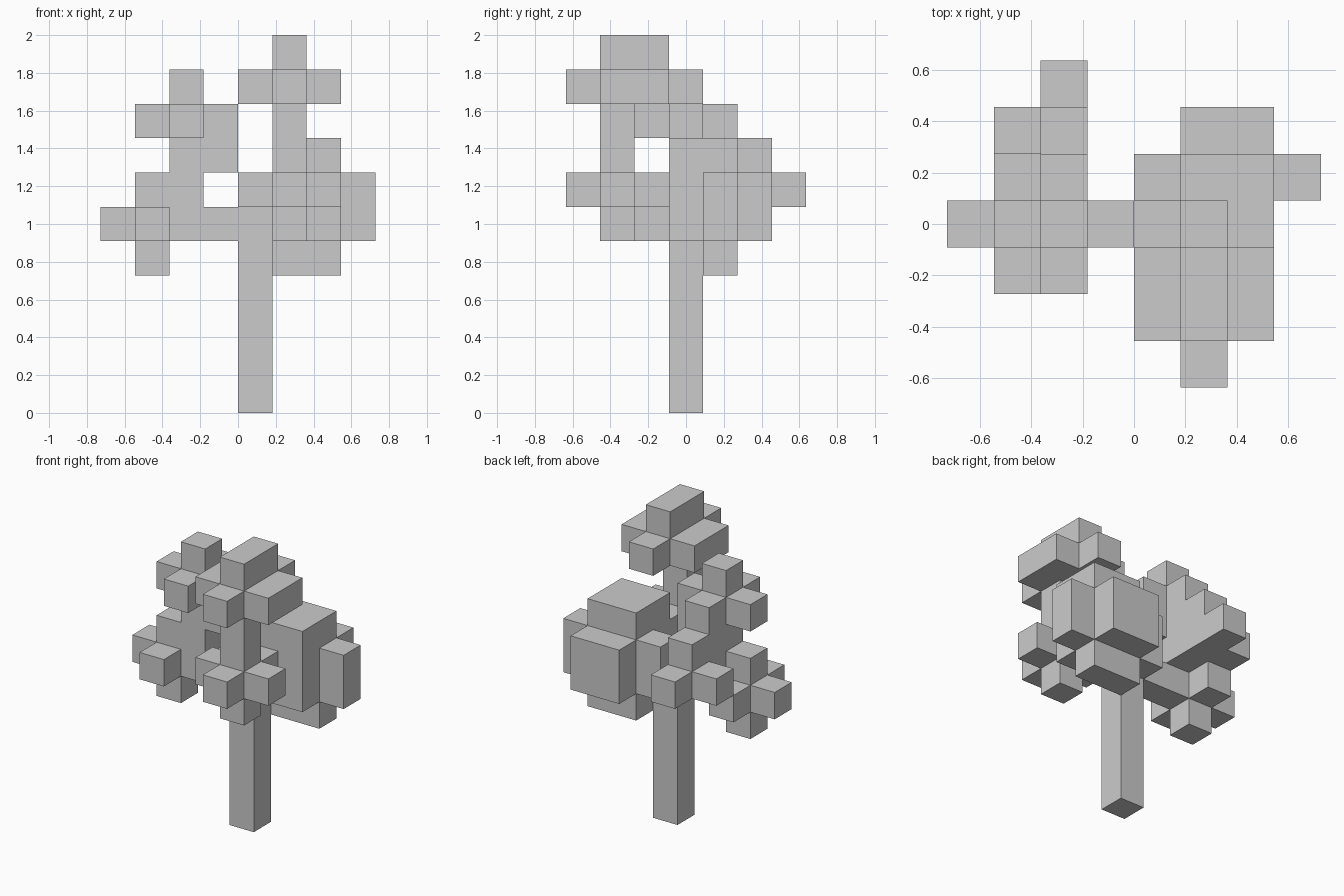
import bpy, bmesh
from math import radians
from mathutils import Vector

if "Cube" in bpy.data.objects:
    bpy.data.objects.remove(bpy.data.objects["Cube"])

U = 2 / 11  # one block; the tree is 11 blocks tall
DIRS = [Vector(d) for d in ((1, 0, 0), (-1, 0, 0), (0, 1, 0), (0, -1, 0), (0, 0, 1), (0, 0, -1))]


def box(xs, ys, zs):
    """All cells in the inclusive ranges xs, ys, zs."""
    return {(x, y, z) for x in range(xs[0], xs[1] + 1)
            for y in range(ys[0], ys[1] + 1) for z in range(zs[0], zs[1] + 1)}


def leafy(core, skip=()):
    """Core cells plus the neighbouring cell on each side."""
    near = {tuple(int(a + b) for a, b in zip(c, d)) for c in core for d in DIRS}
    return (core | near) - set(skip)


parts = {
    # straight trunk and side branch
    "trunk": box((0, 0), (0, 0), (0, 5)),
    "left_branch": box((-2, -1), (0, 0), (5, 5)),
    # left foliage: low cluster, top cluster, stepped wall at the back
    "low_left_foliage": leafy({(-3, 0, 5)}),
    "top_left_foliage": leafy({(-2, 0, 8)}) | {(-1, 0, 7)},
    "stepped_foliage": box((-2, -2), (0, 3), (6, 6)) | box((-2, -2), (0, 2), (7, 7))
                       | {(-2, 1, 8), (-3, 2, 6)},
    # big foliage mass at the back right
    "back_right_foliage": leafy(box((1, 2), (1, 1), (5, 6))) | box((1, 2), (0, 1), (5, 7)),
    # front right stem with a low and a top cluster
    "front_stem": box((1, 1), (-2, -2), (6, 9)),
    "low_front_foliage": leafy({(1, -2, 6)}),
    "top_right_foliage": leafy(box((1, 1), (-2, -1), (9, 9)), skip=[(1, -1, 8)]),
}

occupied = set().union(*parts.values())
done = set()

# Each part keeps only the outer faces of its own blocks
for name, cells in parts.items():
    bm = bmesh.new()
    for c in sorted(cells - done):
        centre = Vector((c[0] + 0.5, c[1], c[2] + 0.5))
        for d in DIRS:
            if tuple(int(a + b) for a, b in zip(c, d)) in occupied:
                continue
            s = Vector((d.y, d.z, d.x))
            t = d.cross(s)
            f = centre + d / 2
            quad = [f + (s * a + t * b) / 2 for a, b in ((-1, -1), (1, -1), (1, 1), (-1, 1))]
            bm.faces.new([bm.verts.new(p * U) for p in quad])
    done |= cells
    bmesh.ops.remove_doubles(bm, verts=bm.verts, dist=0.001)
    bmesh.ops.dissolve_limit(bm, angle_limit=radians(1), verts=bm.verts, edges=bm.edges)
    mesh = bpy.data.meshes.new(name)
    bm.to_mesh(mesh)
    bm.free()
    bpy.context.collection.objects.link(bpy.data.objects.new(name, mesh))
